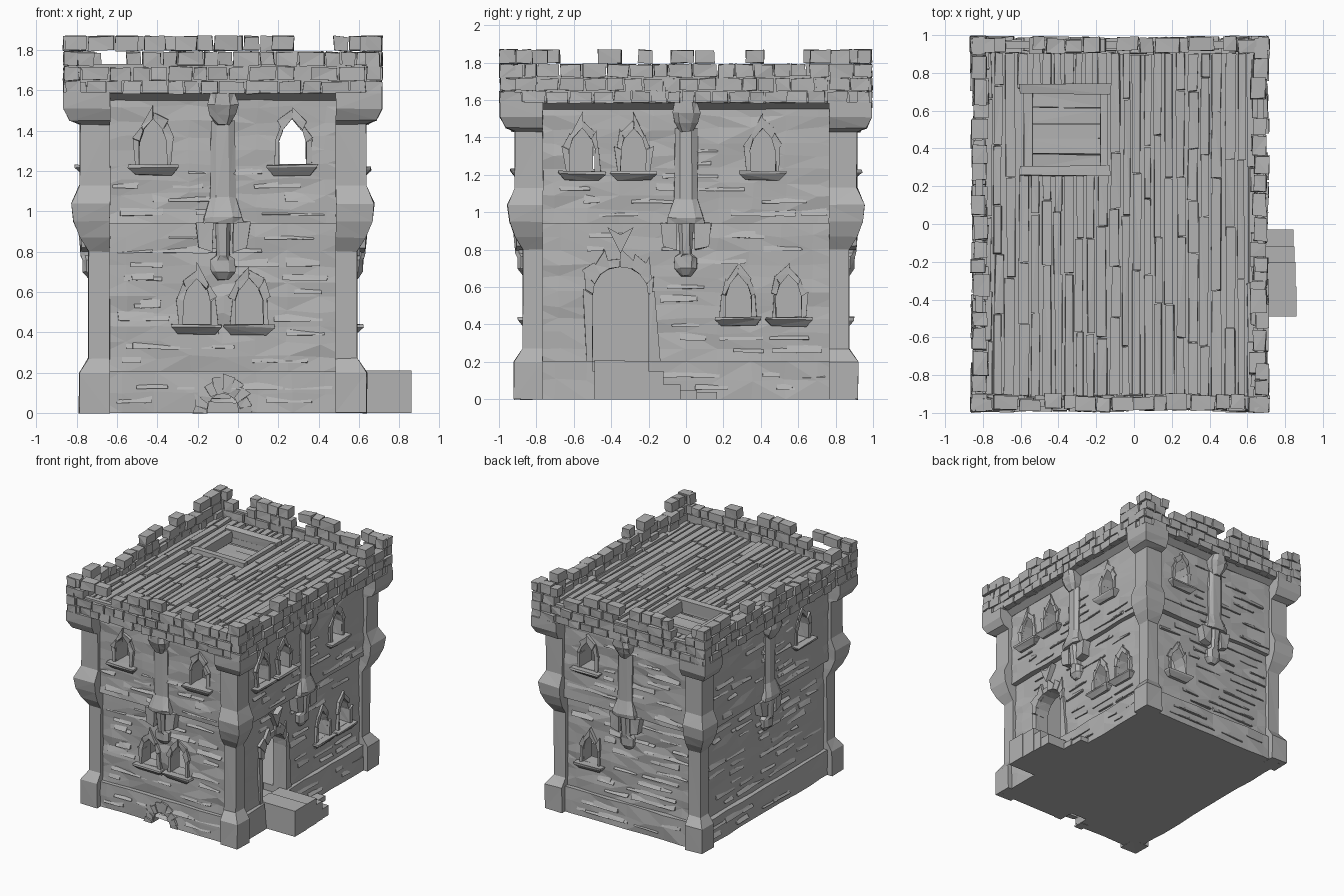
import bpy, bmesh, math, random
from mathutils import Vector

random.seed(7)
if "Cube" in bpy.data.objects:
    bpy.data.objects.remove(bpy.data.objects["Cube"])

stone = bpy.data.materials.new("grey_stone")
stone.use_nodes = True
GREY = (0.45, 0.45, 0.45, 1)
stone.diffuse_color = GREY
stone.node_tree.nodes["Principled BSDF"].inputs["Base Color"].default_value = GREY

CX = -0.075      # keep centre in x
INSET = 0.205    # the keep is narrower in x than in y
SIDES = ("front", "back", "right", "left")
PLINTH, LOWER, UPPER = 0.88, 0.845, 0.885   # wall face distances
rnd = random.uniform


def at(side, u, d, z):
    """Point u along a side, d out from the centre, z up."""
    if side in ("front", "back"):
        return Vector((CX + u, -d if side == "front" else d, z))
    s = 1 if side == "right" else -1
    return Vector((CX + s * (d - INSET), u, z))


def loft(bm, rings, jitter=0.0):
    """Closed solid through rings of points."""
    rows = [[bm.verts.new(p + Vector([rnd(-jitter, jitter) for _ in range(3)])) for p in r] for r in rings]
    n = len(rows[0])
    for a, b in zip(rows, rows[1:]):
        for i in range(n):
            bm.faces.new((a[i], a[(i + 1) % n], b[(i + 1) % n], b[i]))
    bm.faces.new(rows[0])
    bm.faces.new(rows[-1])


def prism(bm, side, pts, d0, d1, jitter=0.0):
    loft(bm, [[at(side, u, d, z) for u, z in pts] for d in (d0, d1)], jitter)


def block(bm, side, u0, u1, d0, d1, z0, z1, jitter=0.0):
    prism(bm, side, [(u0, z0), (u1, z0), (u1, z1), (u0, z1)], d0, d1, jitter)


def finish(name, bm):
    bmesh.ops.recalc_face_normals(bm, faces=bm.faces)
    bmesh.ops.triangulate(bm, faces=bm.faces)
    mesh = bpy.data.meshes.new(name)
    bm.to_mesh(mesh)
    bm.free()
    mesh.materials.append(stone)
    ob = bpy.data.objects.new(name, mesh)
    bpy.context.collection.objects.link(ob)
    return ob


def cut(ob, *cutters):
    bpy.context.view_layer.objects.active = ob
    for c in cutters:
        m = ob.modifiers.new("opening", "BOOLEAN")
        m.operation, m.solver, m.object = "DIFFERENCE", "EXACT", c
        bpy.ops.object.modifier_apply(modifier=m.name)


def half(side):
    return 1.0 if side in ("right", "left") else 1.0 - INSET


def box_of(h, z0, z1):
    return [[at("front", s * (h - INSET), t * h, z) for s, t in ((-1, -1), (1, -1), (1, 1), (-1, 1))] for z in (z0, z1)]


# Openings: side, centre, sill height
WINDOWS = [("front", -0.345, 1.23), ("front", 0.345, 1.23), ("front", -0.13, 0.44), ("front", 0.13, 0.44),
           ("right", -0.555, 1.22), ("right", -0.28, 1.22), ("right", 0.41, 1.22), ("right", 0.28, 0.44),
           ("right", 0.55, 0.44), ("back", 0.345, 1.23), ("back", 0.345, 0.44), ("left", -0.43, 1.23)]
DOOR = ("right", -0.35, 0.2)


def pointed(u, z):
    w, h = 0.068, 0.23
    return [(u + w, z), (u + w, z + h * 0.5), (u + w * 0.72, z + h * 0.75), (u, z + h),
            (u - w * 0.72, z + h * 0.75), (u - w, z + h * 0.5), (u - w, z)]


def round_arch(u, z, r, leg):
    arc = [(u + r * math.cos(a), z + leg + r * math.sin(a)) for a in [math.pi * i / 8 for i in range(9)]]
    return [(u + r, z)] + arc + [(u - r, z)]


def rough_wall(name, h, z0, z1, courses):
    bm = bmesh.new()
    loft(bm, box_of(h, z0, z1))
    cuts = [((0, 0, 1), z0 + (z1 - z0) * i / courses) for i in range(1, courses)]
    cuts += [((0, 1, 0), h * i / 5) for i in range(-4, 5)]
    cuts += [((1, 0, 0), CX + (h - INSET) * i / 4) for i in range(-3, 4)]
    for n, c in cuts:
        bmesh.ops.bisect_plane(bm, geom=bm.verts[:] + bm.edges[:] + bm.faces[:],
                               plane_co=Vector(n) * c, plane_no=n)
    for v in bm.verts:
        inner = z0 + 0.001 < v.co.z < z1 - 0.001
        v.co += Vector((rnd(-1, 1), rnd(-1, 1), rnd(-1.5, 1.5) * inner)) * 0.008
    return finish(name, bm)


# Walls, hollowed and pierced
plinth = rough_wall("plinth", PLINTH, 0, 0.205, 2)
lower = rough_wall("lower_wall", LOWER, 0.2, 0.95, 10)
upper = rough_wall("upper_wall", UPPER, 0.94, 1.59, 9)
bm = bmesh.new()
loft(bm, box_of(0.74, 0.1, 1.8))
room = finish("room_cutter", bm)
bm = bmesh.new()
for side, u, z in WINDOWS:
    prism(bm, side, pointed(u, z), 0.65, 1.1)
prism(bm, "right", round_arch(DOOR[1], 0.15, 0.15, 0.41), 0.65, 1.1)
prism(bm, "front", round_arch(0, -0.05, 0.075, 0.07), 0.76, 1.1)
holes = finish("opening_cutter", bm)
cut(plinth, holes)
cut(lower, room, holes)
cut(upper, room, holes)
for c in (room, holes):
    bpy.data.objects.remove(c)


def clear(side, u, z, w):
    spots = [(s, a, b + 0.08, 0.12, 0.17) for s, a, b in WINDOWS] + [("right", -0.35, 0.45, 0.2, 0.32)]
    return all(s != side or abs(u - a) > r + w or abs(z - b) > q for s, a, b, r, q in spots)


# Wedge shaped stone faces that break up the walls
bm = bmesh.new()
for side in SIDES:
    for wall, z0, z1 in ((LOWER, 0.25, 0.9), (UPPER, 0.98, 1.52), (PLINTH, 0.05, 0.14)):
        z = z0
        while z < z1:
            for _ in range(5):
                w, t = rnd(0.04, 0.12), rnd(0.02, 0.05)
                u = rnd(-1, 1) * (half(side) - 0.24 - w)
                if clear(side, u, z, w):
                    e = wall + rnd(0.008, 0.016)
                    loft(bm, [[at(side, u + a * w, d, zz) for a, d in ((-1, wall - 0.03), (1, wall - 0.03), (1, f), (-1, f))]
                              for zz, f in ((z, e), (z + t, wall - 0.008))], 0.004)
            z += 0.068
finish("stone_faces", bm)

# Corner buttresses
PROFILE = [(0, 0.92), (0.2, 0.92), (0.27, 0.872), (0.8, 0.872), (0.87, 0.915), (0.95, 0.945), (1.04, 0.955),
           (1.13, 0.915), (1.43, 0.915), (1.45, 0.965), (1.51, 0.995), (1.59, 0.995)]
bm = bmesh.new()
for sx in (-1, 1):
    for sy in (-1, 1):
        loft(bm, [[at("front", sx * (a - INSET), sy * b, z) for a, b in ((0.765, 0.765), (o, 0.765), (o, o), (0.765, o))]
                  for z, o in PROFILE], 0.003)
finish("corner_buttresses", bm)

# Middle pilasters with foot, capital and corbels
bm = bmesh.new()
for side in SIDES:
    for prof in ([(0.94, 0.1, 0.94), (0.97, 0.095, 0.945), (1.07, 0.065, 0.915), (1.45, 0.062, 0.915)],
                 [(1.43, 0.035, 0.93), (1.48, 0.065, 0.955), (1.53, 0.075, 0.975), (1.59, 0.06, 0.975)],
                 [(0.66, 0.03, 0.87), (0.7, 0.06, 0.9), (0.76, 0.06, 0.9), (0.78, 0.035, 0.91), (0.945, 0.04, 0.925)]):
        loft(bm, [[at(side, u, d, z) for u, d in ((-w, 0.8), (w, 0.8), (w, o - 0.02), (w * 0.5, o), (-w * 0.5, o), (-w, o - 0.02))]
                  for z, w, o in prof], 0.004)
    for s in (-1, 1):
        prism(bm, side, [(s * 0.05, 0.8), (s * 0.12, 0.82), (s * 0.135, 0.945), (s * 0.05, 0.945)], 0.8, 0.91, 0.005)
finish("pilasters", bm)


def surround(bm, side, pts, cu, cz, d, lo, hi):
    for (a, b), (c, e) in zip(pts, pts[1:]):
        k, m = rnd(lo, hi), rnd(lo, hi)
        outer = [(cu + (c - cu) * k, cz + (e - cz) * k), (cu + (a - cu) * m, cz + (b - cz) * m)]
        prism(bm, side, [(a, b), (c, e)] + outer, d - 0.06, d + rnd(0.008, 0.025), 0.004)


# Stone surrounds and sills
bm = bmesh.new()
sills = bmesh.new()
for side, u, z in WINDOWS:
    d = UPPER if z > 1 else LOWER
    surround(bm, side, pointed(u, z), u, z + 0.08, d, 1.2, 1.6)
    rows = []
    for zz, w, o in ((z - 0.05, 0.09, 0.02), (z - 0.015, 0.125, 0.055), (z, 0.125, 0.055)):
        rows.append([at(side, u + s * w, dd, zz) for s, dd in ((-1, d - 0.08), (1, d - 0.08), (1, d + o), (-1, d + o))])
    loft(sills, rows, 0.005)
surround(bm, "right", round_arch(-0.35, 0.2, 0.15, 0.36), -0.35, 0.47, LOWER, 1.15, 1.5)
prism(bm, "right", [(-0.42, 0.92), (-0.35, 0.78), (-0.28, 0.92), (-0.35, 0.88)], LOWER - 0.03, LOWER + 0.04)
surround(bm, "front", round_arch(0, 0, 0.08, 0.02), 0, 0, PLINTH, 1.6, 1.95)
finish("stone_surrounds", bm)
finish("window_sills", sills)

# Entrance landing with broken steps
bm = bmesh.new()
for u0, u1, d, z in ((-0.49, -0.33, 1.14, 0.21), (-0.335, -0.2, 1.135, 0.205), (-0.21, -0.12, 1.13, 0.15),
                     (-0.13, -0.03, 1.125, 0.08), (-0.04, 0.06, 0.97, 0.05), (0.06, 0.165, 0.96, 0.04)):
    block(bm, "right", u0, u1, 0.8, d, 0.0, z)
finish("entrance_landing", bm)

# Sloped cornice and low parapet core
bm = bmesh.new()
core = bmesh.new()
for side in SIDES:
    L = half(side)
    loft(bm, [[at(side, s * (L - 1 + d), d, z) for s, d in ((-1, 0.8), (1, 0.8), (1, o), (-1, o))]
              for z, o in ((1.55, 0.885), (1.6, 0.955), (1.625, 0.955))])
    block(core, side, 0.03 - L, L - 0.03, 0.93, 0.968, 1.59, 1.73)
finish("cornice", bm)
finish("parapet_core", core)

# Parapet bricks and merlons
bm = bmesh.new()
for side in SIDES:
    L = half(side)
    for row, (z0, z1) in enumerate(((1.585, 1.645), (1.65, 1.715), (1.722, 1.79), (1.797, 1.868))):
        u = -L
        while u < L - 0.03:
            w = min(rnd(0.07, 0.14), L - u)
            end = u < 0.01 - L or u + w > L - 0.05
            if row < 2 or end or rnd(0, 1) < (0.82, 0.42)[row - 2]:
                o = rnd(0.975, 0.995)
                block(bm, side, u + 0.004, u + w - 0.004, o - rnd(0.065, 0.085), o, z0, z1, 0.005)
            u += w
finish("parapet_bricks", bm)

# Roof deck with hatch opening (deck coordinates: x from centre, y)
bm = bmesh.new()
loft(bm, box_of(0.94, 1.585, 1.635))
deck = finish("roof_deck", bm)
HX0, HX1, HY0, HY1 = -0.48, -0.09, 0.3, 0.69
bm = bmesh.new()
block(bm, "back", HX0, HX1, HY0, HY1, 1.4, 1.8)
hatch = finish("hatch_cutter", bm)
cut(deck, hatch)
bpy.data.objects.remove(hatch)

bm = bmesh.new()
x = -0.72
while x < 0.71:
    w = rnd(0.036, 0.052)
    spans = [(-0.91, 0.91)]
    if HX0 - 0.05 < x + w and x < HX1 + 0.02:
        spans = [(-0.91, HY0 - 0.03), (HY1 + 0.03, 0.91)]
    for y, stop in spans:
        while y < stop - 0.02:
            n = min(rnd(0.25, 0.7), stop - y)
            if stop - y - n < 0.12:
                n = stop - y
            top = rnd(1.655, 1.675)
            shift = rnd(-0.006, 0.006)
            block(bm, "back", x + shift, x + w + shift, y, y + n - 0.006, 1.62, top, 0.005)
            y += n
    x += w + rnd(0.012, 0.022)
finish("roof_planks", bm)

# Hatch frame and sunken boards
bm = bmesh.new()
for y0, y1 in ((0.255, 0.305), (0.69, 0.74)):
    block(bm, "back", -0.53, -0.05, y0, y1, 1.6, 1.7, 0.006)
for x0, x1 in ((-0.51, -0.465), (-0.105, -0.06)):
    block(bm, "back", x0, x1, 0.29, 0.7, 1.6, 1.685, 0.005)
for i in range(5):
    y = HY0 - 0.01 + i * 0.082
    block(bm, "back", -0.5, -0.07, y, y + 0.078, 1.54, rnd(1.57, 1.585), 0.004)
finish("hatch", bm)
